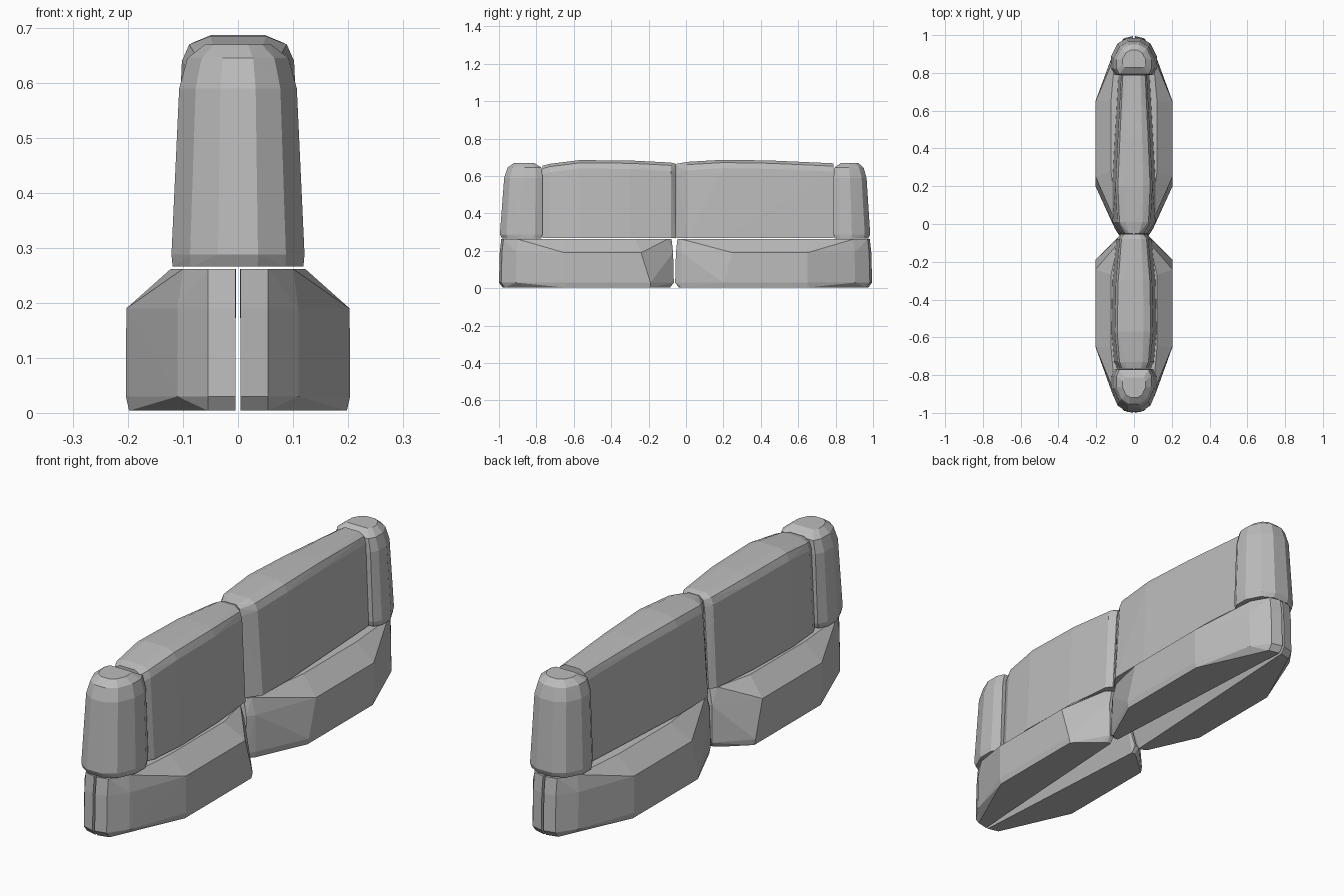
import bpy, bmesh

if "Cube" in bpy.data.objects:
    bpy.data.objects.remove(bpy.data.objects["Cube"])

grey = bpy.data.materials.new("plain grey")
grey.diffuse_color = (0.5, 0.5, 0.5, 1)
grey.use_nodes = True
grey.node_tree.nodes["Principled BSDF"].inputs["Base Color"].default_value = grey.diffuse_color


def hull(name, points):
    """Faceted convex block around a handful of points."""
    bm = bmesh.new()
    for p in points:
        bm.verts.new(p)
    bmesh.ops.convex_hull(bm, input=bm.verts[:])
    loose = [v for v in bm.verts if not v.link_faces]
    bmesh.ops.delete(bm, geom=loose, context='VERTS')
    bmesh.ops.recalc_face_normals(bm, faces=bm.faces[:])
    me = bpy.data.meshes.new(name)
    bm.to_mesh(me)
    bm.free()
    me.materials.append(grey)
    ob = bpy.data.objects.new(name, me)
    bpy.context.collection.objects.link(ob)
    return ob


def base(name, side, y_mid, y_a, y_b, y_end):
    """Lower half block: bulges outward between y_a and y_b, thin at both ends."""
    d = 1 if y_end > y_mid else -1
    pts = []
    # level: z, end width, corner width, belly width, end inset, belly shift
    for z, neck, corner, belly, inset, shift in (
            (0.262, 0.06, 0.1, 0.122, 0.012, 0.08),
            (0.19, 0.078, 0.11, 0.203, 0.004, 0.05),
            (0.03, 0.08, 0.11, 0.204, 0.0, 0.0),
            (0.004, 0.075, 0.09, 0.198, 0.02, 0.0)):
        low = z < 0.1
        pts += [
            (0.06 if low else 0.004, y_mid + d * inset, z),
            (neck, y_mid + d * inset, z),
            (neck + 0.022, y_mid + d * 0.035, z),
            (belly, y_a + d * shift, z), (belly, y_b, z),
            (corner, y_end - d * (0.09 + inset), z),
            (0.055, y_end - d * (0.012 + inset), z),
            (0.005, y_end - d * inset, z)]
    hull(name, [(side * x, y, z) for x, y, z in pts])


for side, label in ((-1, "left"), (1, "right")):
    base("front_base_" + label, side, -0.065, -0.19, -0.65, -1.0)
    base("back_base_" + label, side, -0.058, 0.2, 0.65, 0.995)


def wall(name, rows):
    """Upper wall: rows of (y, half width low, half width high, top z)."""
    pts = []
    for y, low, high, top in rows:
        for s in (-1, 1):
            pts += [(s * low, y, 0.268), (s * high, y, top - 0.045),
                    (s * high * 0.87, y, top - 0.015),
                    (s * high * 0.5, y, top)]
    hull(name, pts)


wall("front_wall", [(-0.766, 0.088, 0.072, 0.655), (-0.73, 0.105, 0.088, 0.665),
                    (-0.57, 0.119, 0.102, 0.685), (-0.3, 0.113, 0.096, 0.683),
                    (-0.08, 0.092, 0.076, 0.672), (-0.054, 0.072, 0.052, 0.665)])
wall("back_wall", [(-0.051, 0.07, 0.05, 0.665), (0.01, 0.113, 0.088, 0.676),
                   (0.2, 0.115, 0.098, 0.687), (0.45, 0.1, 0.086, 0.683),
                   (0.788, 0.082, 0.068, 0.668)])


def post(name, y_in, y_out):
    """Rounded end post, undercut at the foot; outer side is half an octagon."""
    length = y_out - y_in
    pts = []
    # level: z, half width, outer inset, inner inset (fractions of length)
    for z, w, out, inn in ((0.266, 0.119, 0.05, 0.03), (0.288, 0.121, 0.0, 0.0),
                           (0.59, 0.107, 0.1, 0.0), (0.645, 0.092, 0.18, 0.02),
                           (0.67, 0.06, 0.33, 0.2)):
        a, b = y_in + length * inn, y_out - length * out
        for fx, fy in ((0.84, 0.0), (1.0, 0.18), (1.0, 0.5),
                       (0.72, 0.85), (0.3, 1.0)):
            for s in (-1, 1):
                pts.append((s * fx * w, a + (b - a) * fy, z))
    hull(name, pts)


post("front_post", -0.767, -0.995)
post("back_post", 0.789, 0.985)
